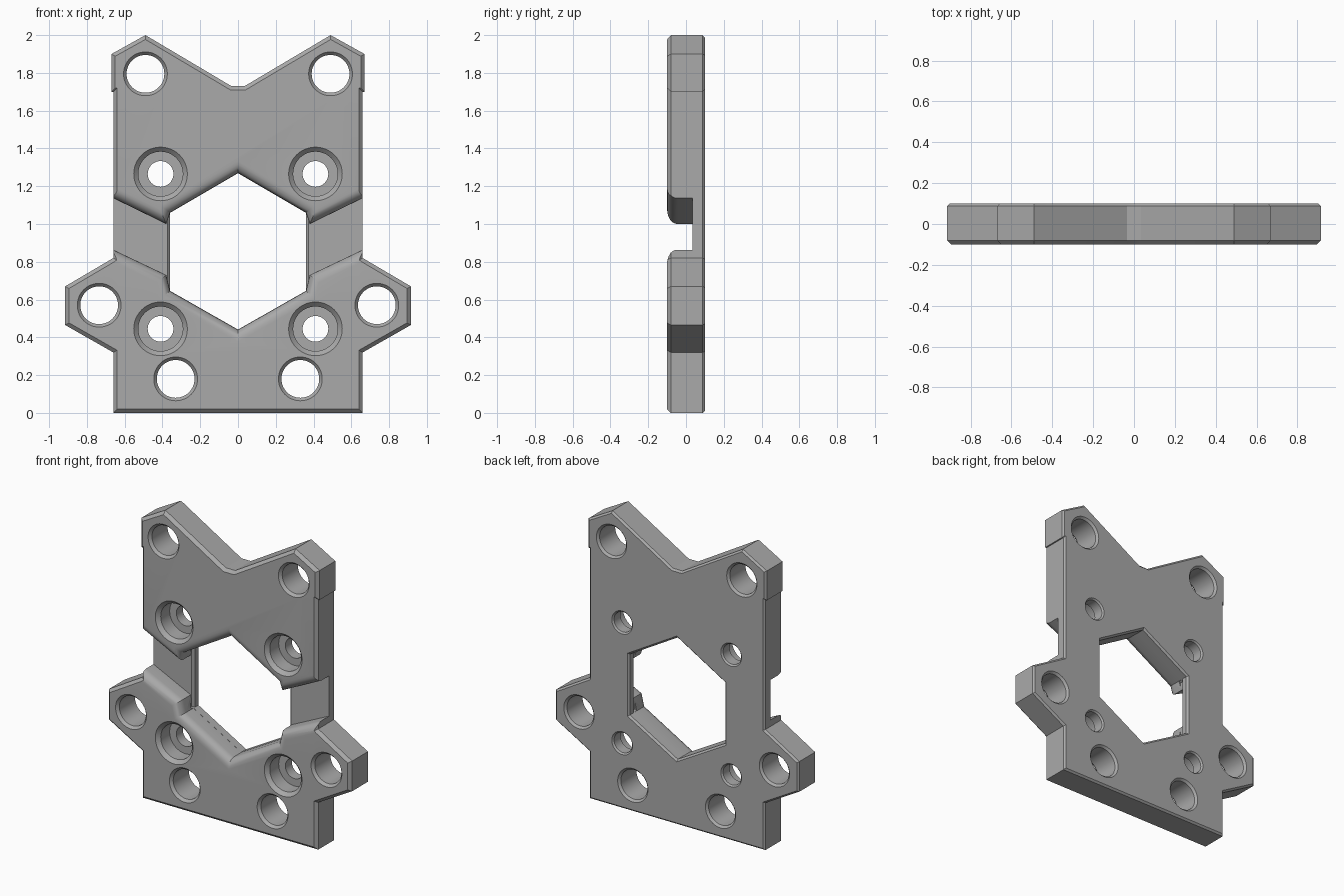
import bpy
import bmesh
import math
from mathutils import Matrix, Vector

cube = bpy.data.objects.get("Cube")
if cube:
    bpy.data.objects.remove(cube, do_unlink=True)

FRONT, BACK = -0.1, 0.1
FLOOR = 0.035      # depth of the side channels
FILLET = 0.055     # rounding of the central opening


def mirrored(half):
    """Complete a right-hand half outline, counter-clockwise."""
    return half + [(-x, z) for x, z in reversed(half) if x > 0]


def offset(points, dist):
    """Move every edge outward by one distance, or by one per edge."""
    n = len(points)
    dists = dist if isinstance(dist, list) else [dist] * n
    pts = [Vector(p) for p in points]
    normals = []
    for i in range(n):
        d = (pts[(i + 1) % n] - pts[i]).normalized()
        normals.append(Vector((d.y, -d.x)))
    result = []
    for i in range(n):
        a, b = normals[i - 1], normals[i]
        rhs = Vector((a.dot(pts[i]) + dists[i - 1], b.dot(pts[i]) + dists[i]))
        result.append(Matrix((a, b)).inverted() @ rhs)
    return result


def loft(name, layers):
    """Closed solid through matching rings, given as (y, points)."""
    bm = bmesh.new()
    rings = [[bm.verts.new((p[0], y, p[1])) for p in pts] for y, pts in layers]
    n = len(rings[0])
    for a, b in zip(rings, rings[1:]):
        for i in range(n):
            j = (i + 1) % n
            bm.faces.new((a[i], a[j], b[j], b[i]))
    bm.faces.new(rings[0])
    bm.faces.new(rings[-1])
    bmesh.ops.recalc_face_normals(bm, faces=bm.faces)
    mesh = bpy.data.meshes.new(name)
    bm.to_mesh(mesh)
    bm.free()
    obj = bpy.data.objects.new(name, mesh)
    bpy.context.collection.objects.link(obj)
    return obj


def circle(x, z, r, sides=48):
    angles = [math.tau * i / sides for i in range(sides)]
    return [(x + r * math.cos(a), z + r * math.sin(a)) for a in angles]


def bore(name, x, z, profile):
    """Round cutter from (y, radius) pairs."""
    return loft(name, [(y, circle(x, z, r)) for y, r in profile])


# Plate with chamfered rims
outline = mirrored([(0.66, 0), (0.66, 0.32), (0.915, 0.465), (0.915, 0.67),
                    (0.66, 0.82), (0.66, 1.7), (0.67, 1.7), (0.67, 1.9),
                    (0.49, 2.0), (0.035, 1.73)])
plate = loft("mounting_plate", [
    (FRONT, offset(outline, -0.02)), (FRONT + 0.02, outline),
    (BACK - 0.012, outline), (BACK, offset(outline, -0.012))])

# Front recess: hexagon joined to both side channels, rounded at the front
recess = mirrored([(0, 0.44), (0.36, 0.645), (0.38, 0.73), (0.8, 0.93),
                   (0.8, 1.205), (0.38, 1.0), (0.36, 1.06), (0, 1.27)])
layers = [(FRONT - 0.02, offset(recess, FILLET))]
STEPS = 6
for k in range(STEPS + 1):
    a = math.pi / 2 * k / STEPS
    layers.append((FRONT + FILLET * (1 - math.cos(a)),
                   offset(recess, FILLET * (1 - math.sin(a)))))
layers.append((FLOOR, recess))
cutters = [loft("recess_cutter", layers)]

# Hexagonal opening through the back web
hexagon = offset(mirrored([(0, 0.44), (0.36, 0.645), (0.36, 1.06), (0, 1.27)]),
                 -0.001)
flare = offset(hexagon, [0, 0.015, 0, 0, 0.015, 0])
rim = offset(hexagon, 0.012)
cutters.append(loft("hexagon_cutter", [
    (FLOOR - 0.02, flare), (FLOOR, flare), (FLOOR + 0.015, hexagon),
    (BACK - 0.012, hexagon), (BACK, rim), (BACK + 0.02, rim)]))

# Plain holes and counterbored screw holes
plain = [(FRONT - 0.02, 0.116), (FRONT, 0.116), (FRONT + 0.018, 0.1),
         (BACK - 0.014, 0.1), (BACK, 0.114), (BACK + 0.02, 0.114)]
screw = [(FRONT - 0.02, 0.142), (FRONT, 0.142), (FRONT + 0.024, 0.118),
         (0.02, 0.118), (0.0201, 0.068), (BACK - 0.01, 0.068),
         (BACK, 0.078), (BACK + 0.02, 0.078)]
for side in (-1, 1):
    for x, z in ((0.49, 1.795), (0.735, 0.57), (0.33, 0.18)):
        cutters.append(bore("plain_hole_cutter", side * x, z, plain))
    for z in (1.265, 0.445):
        cutters.append(bore("screw_hole_cutter", side * 0.41, z, screw))

bpy.ops.object.select_all(action="DESELECT")
plate.select_set(True)
bpy.context.view_layer.objects.active = plate
for cutter in cutters:
    cutter.hide_render = True
    mod = plate.modifiers.new("cut", "BOOLEAN")
    mod.operation = "DIFFERENCE"
    mod.solver = "EXACT"
    mod.object = cutter
    bpy.ops.object.modifier_apply(modifier=mod.name)
    bpy.data.objects.remove(cutter, do_unlink=True)

# Single grey finish
grey = bpy.data.materials.new("plain_grey")
grey.use_nodes = True
colour = (0.4, 0.4, 0.4, 1)
grey.diffuse_color = colour
grey.node_tree.nodes["Principled BSDF"].inputs["Base Color"].default_value = colour
plate.data.materials.clear()
plate.data.materials.append(grey)
bpy.ops.object.shade_smooth_by_angle(angle=math.radians(25))
